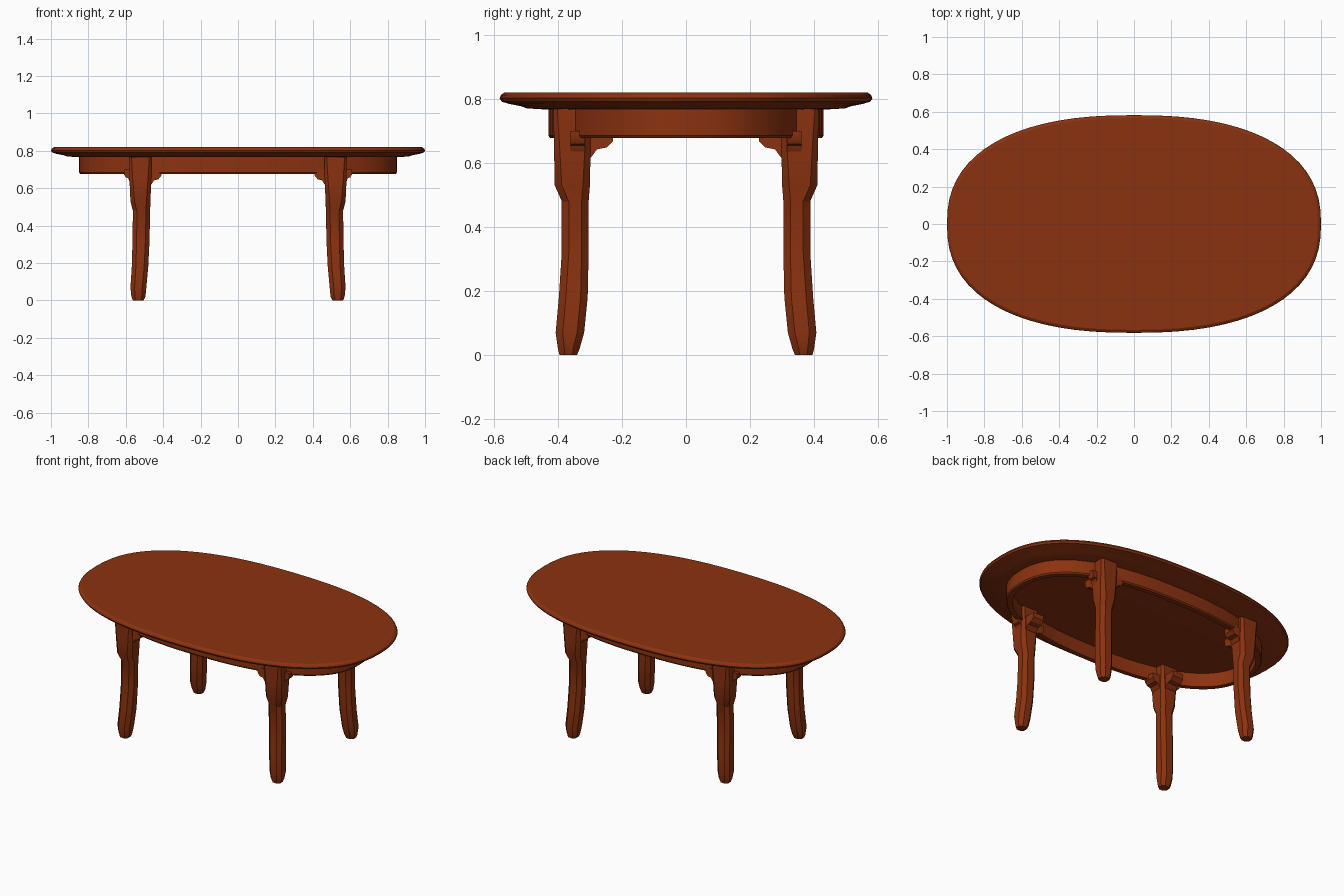
import bpy, bmesh, math

if "Cube" in bpy.data.objects:
    bpy.data.objects.remove(bpy.data.objects["Cube"])

wood = bpy.data.materials.new("reddish brown wood")
wood.diffuse_color = (0.26, 0.032, 0.005, 1)
wood.use_nodes = True
wood.node_tree.nodes["Principled BSDF"].inputs["Base Color"].default_value = wood.diffuse_color


def finish(name, bm, angle=30):
    bmesh.ops.recalc_face_normals(bm, faces=bm.faces)
    me = bpy.data.meshes.new(name)
    bm.to_mesh(me)
    bm.free()
    ob = bpy.data.objects.new(name, me)
    bpy.context.collection.objects.link(ob)
    me.materials.append(wood)
    bpy.ops.object.select_all(action='DESELECT')
    ob.select_set(True)
    bpy.context.view_layer.objects.active = ob
    bpy.ops.object.shade_smooth_by_angle(angle=math.radians(angle))
    return ob


def oval(a, b, z, n=72, e=2.38):
    pts = []
    for i in range(n):
        t = 2 * math.pi * i / n
        c, s = math.cos(t), math.sin(t)
        pts.append((a * math.copysign(abs(c) ** (2 / e), c),
                    b * math.copysign(abs(s) ** (2 / e), s), z))
    return pts


def loft(bm, rings, caps=True, closed=False):
    vs = [[bm.verts.new(p) for p in r] for r in rings]
    n = len(vs[0])
    pairs = list(zip(vs, vs[1:])) + ([(vs[-1], vs[0])] if closed else [])
    for lo, hi in pairs:
        for i in range(n):
            j = (i + 1) % n
            bm.faces.new((lo[i], lo[j], hi[j], hi[i]))
    if caps:
        bm.faces.new(vs[0])
        bm.faces.new(vs[-1])


# Oval top with a moulded, stepped edge: (inset, height)
bm = bmesh.new()
edge = [(0.17, 0.765), (0.085, 0.77), (0.07, 0.776), (0.03, 0.784),
        (0.006, 0.791), (0, 0.802), (0.004, 0.812), (0.016, 0.82)]
loft(bm, [oval(1 - d, 0.582 - d, z) for d, z in edge])
finish("table_top", bm)

# Hollow oval apron below the top
bm = bmesh.new()
loft(bm, [oval(0.85 - d, 0.43 - d, z) for d, z in
          [(0.035, 0.77), (0, 0.77), (0, 0.685), (0.006, 0.677), (0.035, 0.677)]],
     caps=False, closed=True)
finish("apron", bm)

# Leg sections: height, x range, y range, chamfer
LEG = [(0, .505, .562, .340, .395, .015), (.02, .495, .570, .332, .400, .02),
       (.07, .490, .575, .318, .407, .022), (.18, .480, .568, .307, .397, .022),
       (.32, .473, .564, .304, .388, .022), (.48, .470, .562, .304, .388, .022),
       (.53, .468, .575, .300, .410, .022), (.64, .464, .580, .298, .412, .018),
       (.768, .462, .582, .296, .414, .012)]


def section(z, x0, x1, y0, y1, c, sx, sy):
    pts = [(x0 + c, y0), (x1 - c, y0), (x1, y0 + c), (x1, y1 - c),
           (x1 - c, y1), (x0 + c, y1), (x0, y1 - c), (x0, y0 + c)]
    return [(sx * x, sy * y, z) for x, y in pts]


# Bracket side outline: distance out from the leg, height
BRACKET = [(-0.02, 0.70), (0.07, 0.70), (0.07, 0.668), (0.05, 0.648),
           (0.02, 0.642), (0.004, 0.62), (-0.02, 0.60)]

for sx, xn in ((-1, "left"), (1, "right")):
    for sy, yn in ((-1, "front"), (1, "back")):
        bm = bmesh.new()
        loft(bm, [section(*s, sx, sy) for s in LEG])
        finish(f"{yn}_{xn}_leg", bm, 25)
        # Brackets reaching inward along both axes, and a small outer one
        bm = bmesh.new()
        loft(bm, [[(sx * x, sy * (0.298 - d), z) for d, z in BRACKET]
                  for x in (0.485, 0.56)])
        loft(bm, [[(sx * (0.466 - d * 0.8), sy * y, z) for d, z in BRACKET]
                  for y in (0.32, 0.392)])
        loft(bm, [[(sx * (0.578 + d * 0.45), sy * y, 0.70 - (0.70 - z) * 0.8)
                   for d, z in BRACKET] for y in (0.315, 0.36)])
        finish(f"{yn}_{xn}_brackets", bm)
